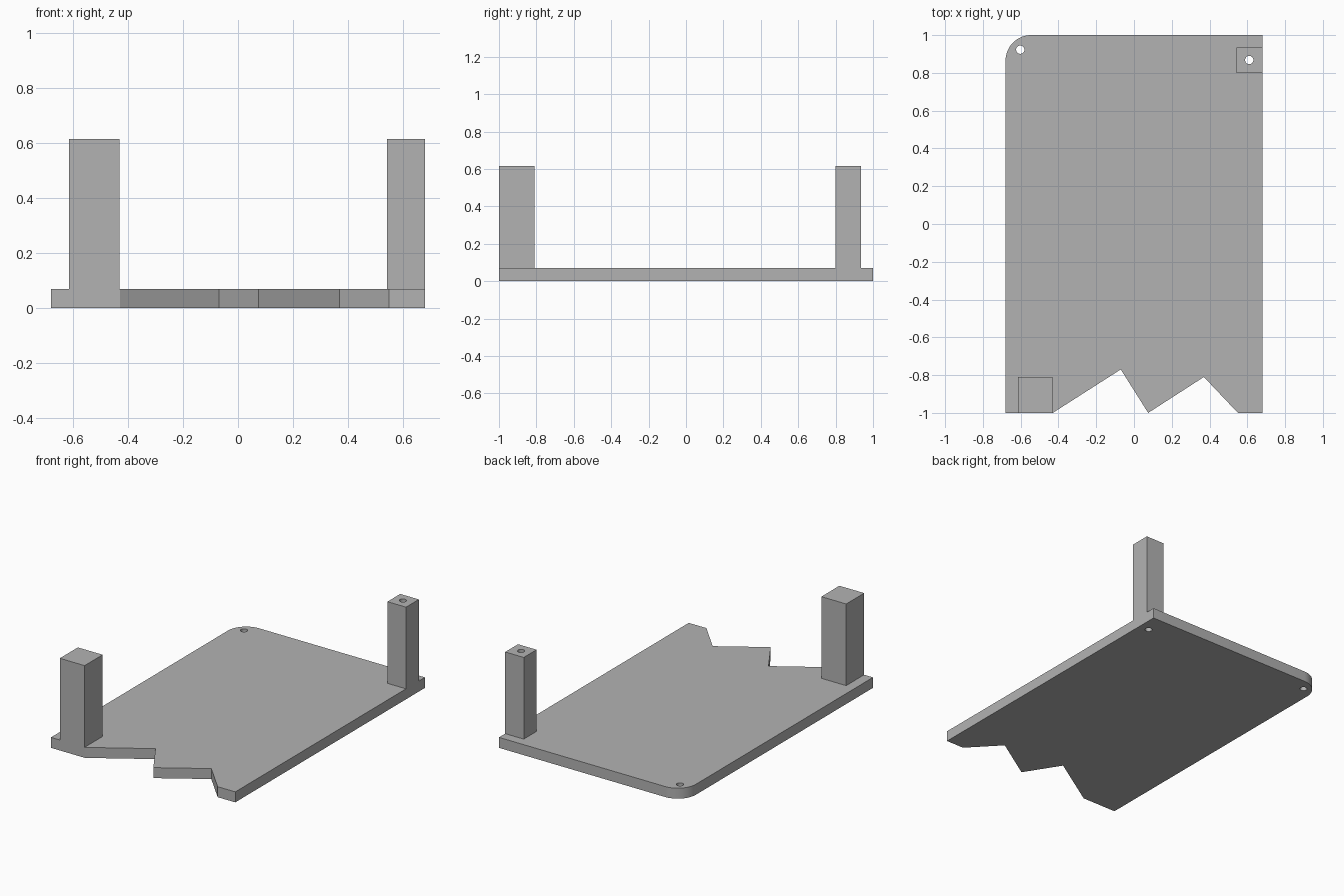
import bpy, bmesh, math

if "Cube" in bpy.data.objects:
    bpy.data.objects.remove(bpy.data.objects["Cube"], do_unlink=True)

THICK, TOP = 0.07, 0.615
HALF_W, HALF_L = 0.68, 1.0
CORNER_R, HOLE_R = 0.135, 0.022

grey = bpy.data.materials.new("plain grey")
grey.use_nodes = True
colour = (0.45, 0.45, 0.45, 1)
grey.diffuse_color = colour
grey.node_tree.nodes["Principled BSDF"].inputs["Base Color"].default_value = colour


def extrude_outline(name, outline, z0, z1):
    """Solid prism from a counter-clockwise outline."""
    bm = bmesh.new()
    base = bm.faces.new([bm.verts.new((x, y, z0)) for x, y in outline])
    grown = bmesh.ops.extrude_face_region(bm, geom=[base], use_keep_orig=True)
    verts = [g for g in grown["geom"] if isinstance(g, bmesh.types.BMVert)]
    bmesh.ops.translate(bm, verts=verts, vec=(0, 0, z1 - z0))
    bmesh.ops.recalc_face_normals(bm, faces=bm.faces)
    mesh = bpy.data.meshes.new(name)
    bm.to_mesh(mesh)
    bm.free()
    mesh.materials.append(grey)
    obj = bpy.data.objects.new(name, mesh)
    bpy.context.collection.objects.link(obj)
    return obj


def box_outline(x0, x1, y0, y1):
    return [(x0, y0), (x1, y0), (x1, y1), (x0, y1)]


def arc(cx, cy, r, start, end, steps):
    angles = [math.radians(start + (end - start) * i / steps) for i in range(steps + 1)]
    return [(cx + r * math.cos(a), cy + r * math.sin(a)) for a in angles]


def drill(obj, x, y):
    """Cut a vertical screw hole right through the part."""
    cutter = extrude_outline("hole_cutter", arc(x, y, HOLE_R, 0, 360, 32)[:-1], -0.1, TOP + 0.1)
    cutter.hide_render = True
    mod = obj.modifiers.new("hole", 'BOOLEAN')
    mod.operation = 'DIFFERENCE'
    mod.solver = 'EXACT'
    mod.object = cutter
    bpy.ops.object.select_all(action='DESELECT')
    bpy.context.view_layer.objects.active = obj
    obj.select_set(True)
    bpy.ops.object.modifier_apply(modifier=mod.name)
    bpy.data.objects.remove(cutter, do_unlink=True)


# Base plate: zigzag front edge, one rounded back corner
zigzag = [(-0.43, -HALF_L), (-0.07, -0.77), (0.075, -HALF_L), (0.37, -0.81), (0.55, -HALF_L)]
rounded = arc(-HALF_W + CORNER_R, HALF_L - CORNER_R, CORNER_R, 90, 180, 16)
outline = ([(-HALF_W, -HALF_L)] + zigzag
           + [(HALF_W, -HALF_L), (HALF_W, HALF_L)] + rounded)
plate = extrude_outline("base_plate", outline, 0, THICK)

# Posts standing on the plate
front_post = extrude_outline("front_post", box_outline(-0.615, -0.432, -HALF_L, -0.81), THICK, TOP)
back_post = extrude_outline("back_post", box_outline(0.543, HALF_W, 0.8, 0.935), THICK, TOP)

# Screw holes
drill(plate, -0.602, 0.923)
drill(plate, 0.61, 0.868)
drill(back_post, 0.61, 0.868)

# Smooth curved walls, sharp edges elsewhere
for obj in (plate, back_post):
    bpy.ops.object.select_all(action='DESELECT')
    bpy.context.view_layer.objects.active = obj
    obj.select_set(True)
    bpy.ops.object.shade_smooth_by_angle(angle=math.radians(30))
